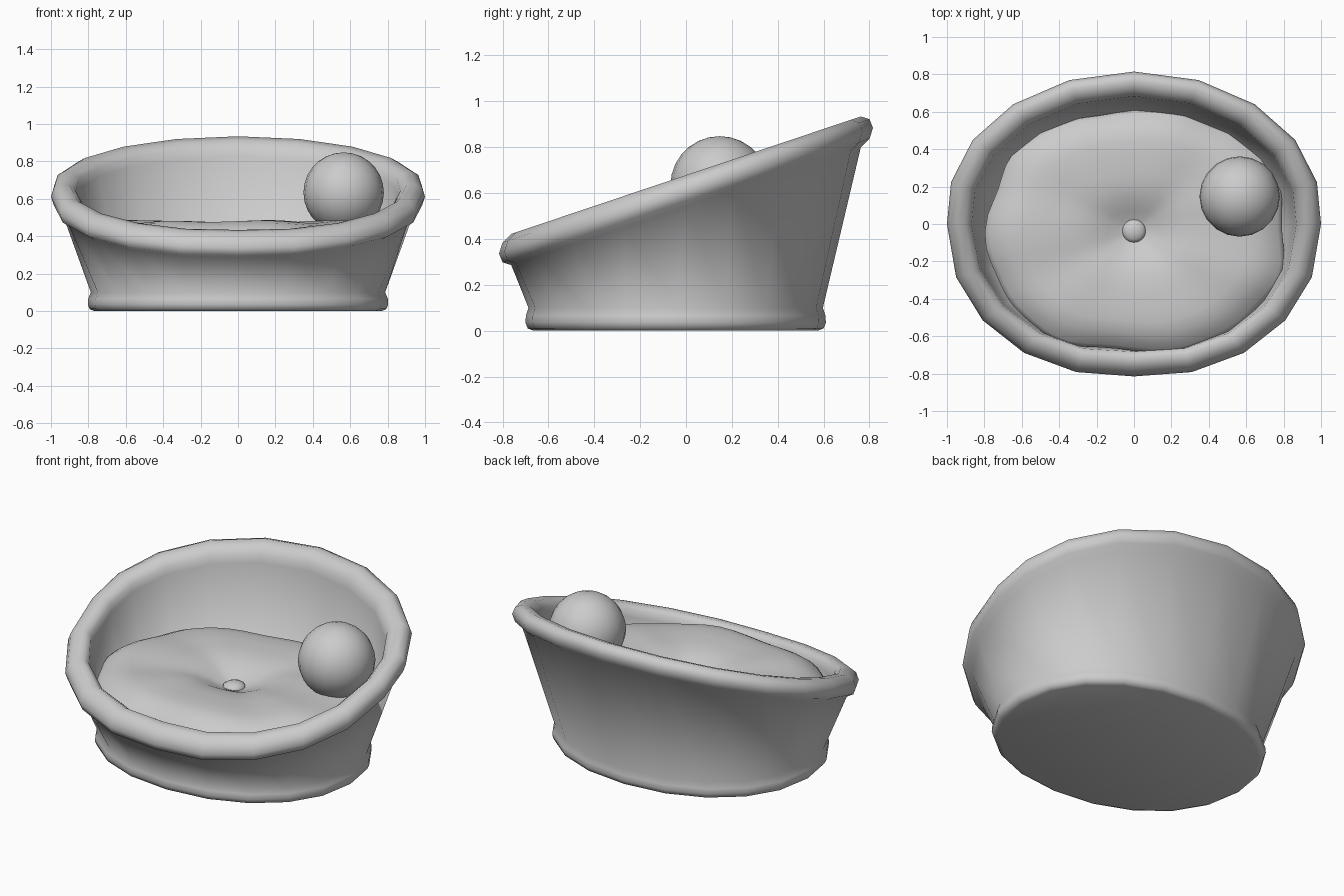
import bpy, bmesh
from math import sin, cos, pi, radians, exp, copysign

cube = bpy.data.objects.get("Cube")
if cube:
    bpy.data.objects.remove(cube, do_unlink=True)

grey = bpy.data.materials.new("plain_grey")
grey.use_nodes = True
COLOR = (0.6, 0.6, 0.6, 1)
grey.diffuse_color = COLOR
grey.node_tree.nodes["Principled BSDF"].inputs["Base Color"].default_value = COLOR


def finish(name, bm, angle):
    """Turn a bmesh into a smooth-shaded object."""
    bmesh.ops.recalc_face_normals(bm, faces=bm.faces[:])
    mesh = bpy.data.meshes.new(name)
    bm.to_mesh(mesh)
    bm.free()
    mesh.materials.append(grey)
    obj = bpy.data.objects.new(name, mesh)
    bpy.context.collection.objects.link(obj)
    bpy.ops.object.select_all(action='DESELECT')
    bpy.context.view_layer.objects.active = obj
    obj.select_set(True)
    bpy.ops.object.shade_smooth_by_angle(angle=radians(angle))


def loft(name, rings, angle):
    """Bridge equal-length rings of points with quads and cap both ends."""
    bm = bmesh.new()
    rows = [[bm.verts.new(p) for p in ring] for ring in rings]
    n = len(rows[0])
    for a, b in zip(rows, rows[1:]):
        for i in range(n):
            j = (i + 1) % n
            bm.faces.new((a[i], a[j], b[j], b[i]))
    bm.faces.new(rows[0])
    bm.faces.new(rows[-1])
    finish(name, bm, angle)


def rounded(v, power):
    """Power below one makes an ellipse fuller on its diagonals."""
    return copysign(abs(v) ** power, v)


SIDES = 20
STEPS = [2 * pi * i / SIDES for i in range(SIDES)]
TUBE = 0.07


def rim_point(t, inset, lift):
    """Tilted opening, wide at the high back and full at the front."""
    s, c = sin(t), cos(t)
    side = abs(c) ** 0.4 * abs(s)
    x = s * (1 + 0.13 * max(0, c) ** 1.3)
    x = copysign(min(abs(x), 1), x) * (1 - inset)
    y = c * (0.815 - inset) - (0.05 * c * s * s if c > 0 else 0.055 * side)
    if c > 0.2:
        y -= 0.015 * s * s
    return x, y, 0.61 + 0.336 * y + lift


def rim_ring(degrees):
    a = radians(degrees)
    return [rim_point(t, TUBE * (1 - cos(a)), TUBE * sin(a)) for t in STEPS]


def base_ring(rx, ry, z):
    return [(rx * rounded(sin(t), 0.95), -0.045 + ry * rounded(cos(t), 0.93), z)
            for t in STEPS]


# Tub: foot, flared outer wall, padded rim, inner wall and floor in one skin
tub_rings = [
    base_ring(0.77, 0.62, 0.0),
    base_ring(0.793, 0.645, 0.01),
    base_ring(0.803, 0.655, 0.035),
    base_ring(0.801, 0.653, 0.065),
    base_ring(0.787, 0.642, 0.1),
]
tub_rings += [rim_ring(d) for d in range(-76, 200, 38)]
tub_rings += [base_ring(0.76, 0.605, 0.1)]
loft("tub", tub_rings, 88)


# Cushion: puffy lobed disc pulled down in the middle
def cushion_ring(r, z, wave):
    ring = []
    for i in range(60):
        t = 2 * pi * i / 60
        ripple = 1 + 0.015 * r * sin(7 * t + 0.6) + 0.01 * r * sin(11 * t)
        x = rounded(sin(t), 0.88) * 0.795 * r * ripple + 0.015 * r
        y = rounded(cos(t), 0.88) * 0.645 * r * ripple - 0.04
        ring.append((x, y, z + wave * (sin(7 * t) + 0.6 * sin(4 * t + 1))))
    return ring


cushion_rings = [cushion_ring(0.85, 0.12, 0), cushion_ring(0.94, 0.2, 0),
                 cushion_ring(1.0, 0.32, 0)]
for r in (1.0, 0.97, 0.92, 0.85, 0.75, 0.62, 0.5, 0.38, 0.27, 0.18, 0.1, 0.05):
    z = 0.478 - 0.095 * exp(-(r / 0.24) ** 2) - 0.085 * max(0, (r - 0.75) / 0.25) ** 2
    cushion_rings.append(cushion_ring(r, z, 0.02 * r * r * (1.2 - r)))
loft("cushion", cushion_rings, 60)


# Button and ball
def ball(name, loc, radius, flat, segments, rows):
    bm = bmesh.new()
    bmesh.ops.create_uvsphere(bm, u_segments=segments, v_segments=rows, radius=radius)
    bmesh.ops.scale(bm, vec=(1, 1, flat), verts=bm.verts)
    bmesh.ops.translate(bm, vec=loc, verts=bm.verts)
    finish(name, bm, 60)


ball("cushion_button", (0, -0.037, 0.39), 0.064, 0.5, 16, 8)
ball("toy_ball", (0.565, 0.147, 0.633), 0.215, 1, 20, 14)
